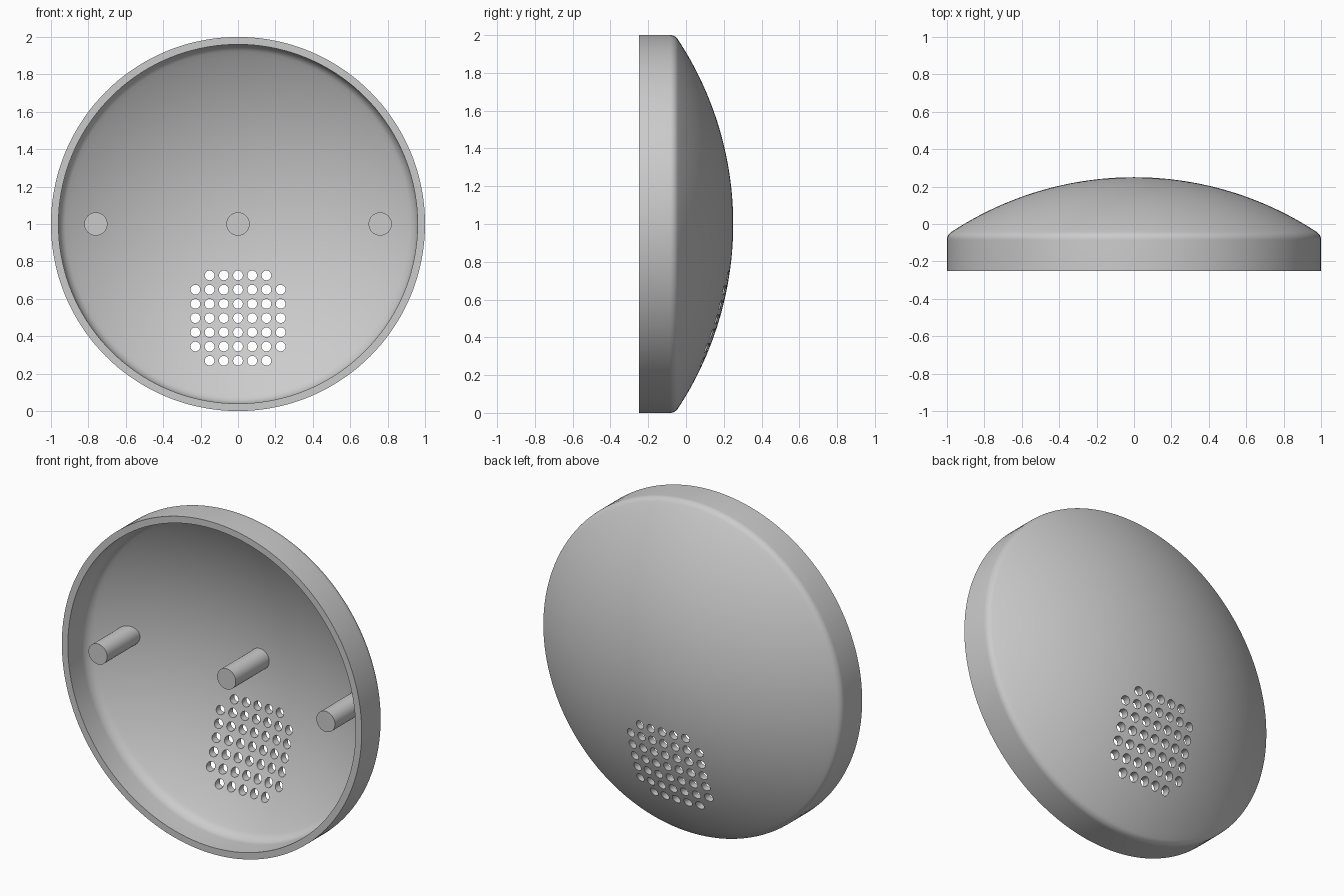
import bpy, bmesh
from math import sin, cos, pi, sqrt, asin, radians
from mathutils import Matrix, Vector

if "Cube" in bpy.data.objects:
    bpy.data.objects.remove(bpy.data.objects["Cube"])

FRONT, BACK, WALL = -0.25, 0.25, 0.04
DOME_R = 1.776
DOME_Y = BACK - DOME_R          # centre of the dome's sphere
AXIS_Z = 1.0

grey = bpy.data.materials.new("plain_grey")
grey.use_nodes = True
grey.diffuse_color = (0.6, 0.6, 0.6, 1)
grey.node_tree.nodes["Principled BSDF"].inputs["Base Color"].default_value = grey.diffuse_color


def make_object(name, bm):
    bmesh.ops.recalc_face_normals(bm, faces=bm.faces)
    mesh = bpy.data.meshes.new(name)
    bm.to_mesh(mesh)
    bm.free()
    obj = bpy.data.objects.new(name, mesh)
    obj.data.materials.append(grey)
    bpy.context.collection.objects.link(obj)
    return obj


def select_only(obj):
    bpy.ops.object.select_all(action='DESELECT')
    obj.select_set(True)
    bpy.context.view_layer.objects.active = obj


def smooth(obj):
    select_only(obj)
    bpy.ops.object.shade_smooth_by_angle(angle=radians(30))


def add_rod(bm, x, z, radius, y0, y1, sides):
    """Cylinder along y from y0 to y1; returns its vertices."""
    place = Matrix.Translation((x, (y0 + y1) / 2, z)) @ Matrix.Rotation(pi / 2, 4, 'X')
    return bmesh.ops.create_cone(bm, cap_ends=True, segments=sides, radius1=radius,
                                 radius2=radius, depth=y1 - y0, matrix=place)["verts"]


def dome_profile(wall_r, sphere_r, fillet, steps=32, bends=8):
    """Radius/y points from the pole over the dome and fillet to the front edge."""
    cr = wall_r - fillet
    cy = DOME_Y + sqrt((sphere_r - fillet) ** 2 - cr ** 2)
    tilt = asin(cr / (sphere_r - fillet))
    pts = [(sphere_r * sin(tilt * i / steps), DOME_Y + sphere_r * cos(tilt * i / steps))
           for i in range(steps + 1)]
    for i in range(1, bends + 1):
        a = tilt + (pi / 2 - tilt) * i / bends
        pts.append((cr + fillet * sin(a), cy + fillet * cos(a)))
    return pts + [(wall_r, FRONT)]


# Domed shell: outer and inner profile spun around the y axis
profile = dome_profile(1.0, DOME_R, 0.05)
profile += reversed(dome_profile(1.0 - WALL, DOME_R - WALL, 0.08))
bm = bmesh.new()
verts = [bm.verts.new((r, y, AXIS_Z)) for r, y in profile]
edges = [bm.edges.new(pair) for pair in zip(verts, verts[1:])]
bmesh.ops.spin(bm, geom=verts + edges, cent=(0, 0, AXIS_Z), axis=(0, 1, 0),
               angle=2 * pi, steps=144)
bmesh.ops.remove_doubles(bm, verts=bm.verts, dist=0.0005)
shell = make_object("domed_shell", bm)

# Grille holes: square grid without its corners
bm = bmesh.new()
for i in range(-3, 4):
    for j in range(-3, 4):
        if abs(i) + abs(j) < 6:
            add_rod(bm, i * 0.076, 0.497 + j * 0.076, 0.026, -0.1, 0.4, 24)
cutter = make_object("grille_hole_cutter", bm)
cut = shell.modifiers.new("grille_holes", 'BOOLEAN')
cut.operation, cut.solver, cut.object = 'DIFFERENCE', 'EXACT', cutter
select_only(shell)
bpy.ops.object.modifier_apply(modifier=cut.name)
bpy.data.objects.remove(cutter)
smooth(shell)

# Mounting posts: the back ends follow the dome, buried in the shell
for name, x, y0 in (("right_post", -0.76, FRONT), ("centre_post", 0, -0.11),
                    ("left_post", 0.76, FRONT)):
    bm = bmesh.new()
    for v in add_rod(bm, x, AXIS_Z, 0.062, y0, BACK, 48):
        if v.co.y > 0.2:
            r = Vector((v.co.x, v.co.z - AXIS_Z)).length
            v.co.y = DOME_Y + sqrt((DOME_R - WALL / 2) ** 2 - r * r)
    smooth(make_object(name, bm))
